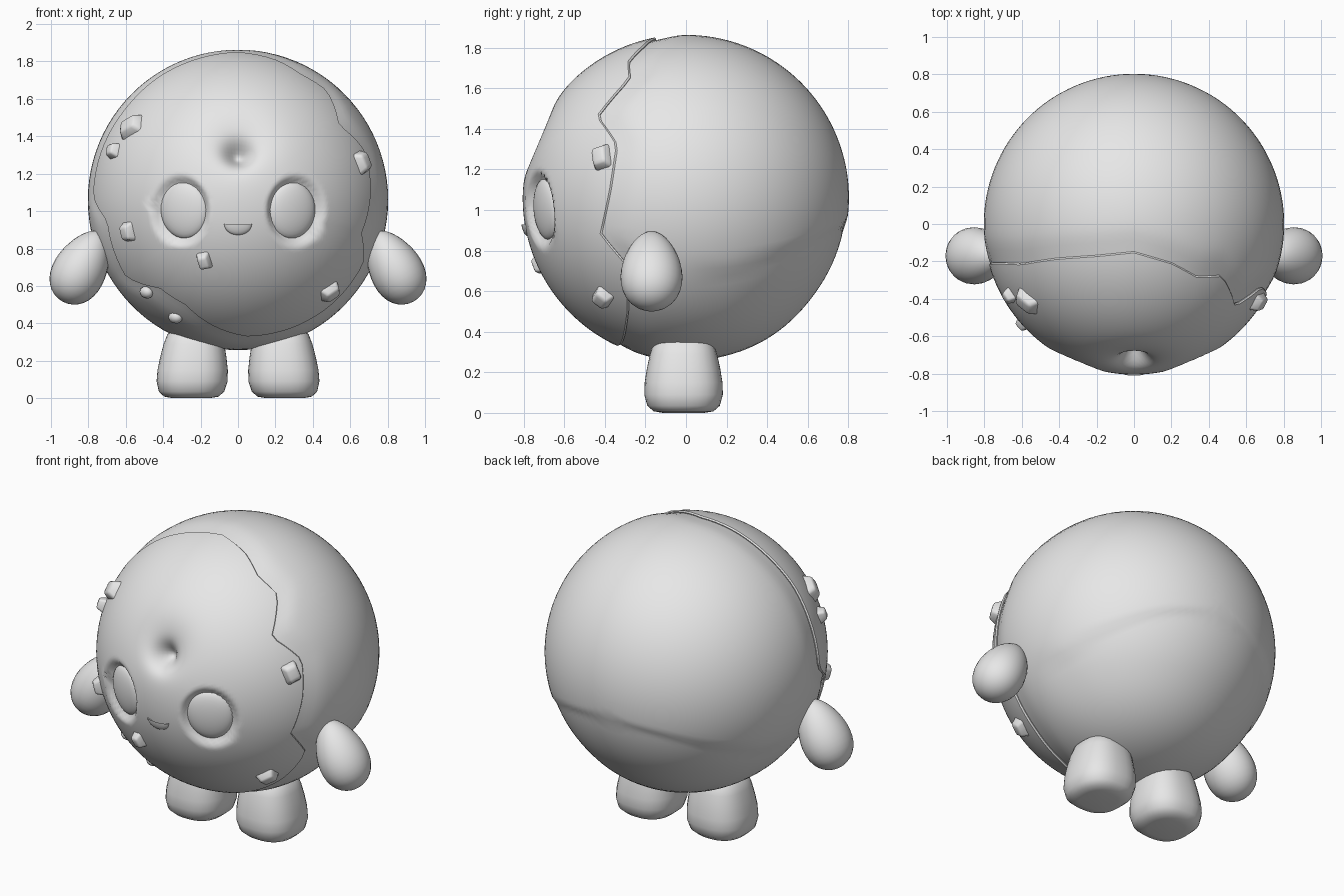
import bpy, bmesh, math
from mathutils import Vector, Matrix

if "Cube" in bpy.data.objects:
    bpy.data.objects.remove(bpy.data.objects["Cube"])

grey = bpy.data.materials.new("plain grey")
grey.use_nodes = True
grey.diffuse_color = (0.8, 0.8, 0.8, 1)
grey.node_tree.nodes["Principled BSDF"].inputs["Base Color"].default_value = (0.8, 0.8, 0.8, 1)

CENTRE = Vector((0, 0, 1.06))
R = 0.805
AROUND = 96


def finish(bm, name, angle=50):
    bmesh.ops.recalc_face_normals(bm, faces=bm.faces)
    mesh = bpy.data.meshes.new(name)
    bm.to_mesh(mesh)
    bm.free()
    mesh.materials.append(grey)
    obj = bpy.data.objects.new(name, mesh)
    bpy.context.collection.objects.link(obj)
    bpy.ops.object.select_all(action='DESELECT')
    obj.select_set(True)
    bpy.context.view_layer.objects.active = obj
    bpy.ops.object.shade_smooth_by_angle(angle=math.radians(angle))
    return obj


def skin(bm, rings):
    """Bridge closed rings of points; one-point rings become poles."""
    rows = [[bm.verts.new(p) for p in ring] for ring in rings]
    for a, b in zip(rows, rows[1:]):
        n = max(len(a), len(b))
        for i in range(n):
            j = (i + 1) % n
            if len(a) == 1:
                bm.faces.new((a[0], b[i], b[j]))
            elif len(b) == 1:
                bm.faces.new((a[i], b[0], a[j]))
            else:
                bm.faces.new((a[i], b[i], b[j], a[j]))


def smooth(lo, hi, v):
    t = min(1, max(0, (v - lo) / (hi - lo)))
    return t * t * (3 - 2 * t)


# Wavy rim of the icing, as seen from the front (x, z)
RIM = [(0, 1.85), (.2, 1.81), (.34, 1.73), (.47, 1.65), (.54, 1.46), (.68, 1.32),
       (.71, 1.1), (.66, .88), (.67, .72), (.5, .5), (.3, .38), (.05, .33),
       (-.12, .38), (-.28, .5), (-.42, .59), (-.6, .65), (-.7, .95), (-.775, 1.08),
       (-.72, 1.35), (-.6, 1.55), (-.42, 1.72), (-.2, 1.82)]
RIM_POLAR = sorted((math.atan2(z - CENTRE.z, x) % math.tau,
                    math.asin(min(.985, math.hypot(x, z - CENTRE.z) / R))) for x, z in RIM)


def rim(theta):
    pts = RIM_POLAR
    pts = [(pts[-1][0] - math.tau, pts[-1][1])] + pts + [(pts[0][0] + math.tau, pts[0][1])]
    for (a, p), (b, q) in zip(pts, pts[1:]):
        if a <= theta <= b:
            return p + (q - p) * (theta - a) / (b - a)


def ball_point(theta, phi, r):
    s = math.sin(phi)
    return Vector((s * math.cos(theta), -math.cos(phi), s * math.sin(theta))) * r + CENTRE


def face_depth(p):
    """Forehead pit and eye sockets pressed into the icing."""
    if p.y > 0:
        return 0
    x, z = p.x, p.z
    pit = .1 * math.exp(-(x / .07) ** 2 - ((z - 1.32) / .065) ** 2)
    pit += .045 * math.exp(-(x / .15) ** 2 - ((z - 1.37) / .13) ** 2)
    eye = math.hypot((abs(x) - .31) / .125, (z - 1) / .15)
    return pit + .045 * (1 - smooth(.95, 1.3, eye))


# Icing: front cap with a rolled rim
thetas = [math.tau * i / AROUND for i in range(AROUND)]
rings = [[ball_point(0, 0, R)]]
STEPS = 56
for k in range(1, STEPS + 1):
    ring = []
    for t in thetas:
        phi = rim(t) * k / STEPS
        p = ball_point(t, phi, R)
        ring.append(ball_point(t, phi, R - face_depth(p)))
    rings.append(ring)
rings.append([ball_point(t, rim(t) + .008, R - .008) for t in thetas])
rings.append([ball_point(t, rim(t) - .01, R - .03) for t in thetas])
bm = bmesh.new()
skin(bm, rings)
finish(bm, "icing")

# Dough: rest of the ball, with a faint sagging crease round the sides
rings = []
for k in range(40):
    ring = []
    for t in thetas:
        start = rim(t) - .1
        phi = start + (math.pi - start) * k / 40
        p = ball_point(t, phi, R)
        crease = .7 + .45 * max(0, p.y - .2) ** 1.3
        drop = .012 * (1 - smooth(-.02, .03, p.z - crease)) * smooth(-.1, .2, p.y)
        hidden = .012 * (1 - smooth(0, .2, phi - rim(t)))
        ring.append(ball_point(t, phi, R - .002 - drop * smooth(.3, .6, p.z) - hidden))
    rings.append(ring)
rings.append([ball_point(0, math.pi, R - .002)])
bm = bmesh.new()
skin(bm, rings)
finish(bm, "dough_ball")


def surface_frame(x, z, r):
    """Placement on the front of the ball, local z pointing outward, local y up."""
    dz = z - CENTRE.z
    out = Vector((x, -math.sqrt(R * R - x * x - dz * dz), dz)).normalized()
    side = Vector((0, 0, 1)).cross(out).normalized()
    up = out.cross(side)
    m = Matrix((side, up, out)).transposed().to_4x4()
    return Matrix.Translation(CENTRE + out * r) @ m


# Eyes: shallow domes set into the sockets
for side, label in ((1, "left"), (-1, "right")):
    bm = bmesh.new()
    bmesh.ops.create_uvsphere(bm, u_segments=32, v_segments=16, radius=1)
    bm.transform(surface_frame(side * .31, 1, .745) @ Matrix.Diagonal((.135, .152, .045, 1)))
    finish(bm, label + "_eye")

# Mouth: small smiling lip, lower half of a flattened dome
bm = bmesh.new()
bmesh.ops.create_uvsphere(bm, u_segments=24, v_segments=12, radius=1)
for v in bm.verts:
    if v.co.y > 0:
        v.co.y *= -.35 * (1 - v.co.x ** 2)
bm.transform(surface_frame(0, .93, .8) @ Matrix.Diagonal((.075, .06, .022, 1)))
finish(bm, "mouth")

# Crumbs: chunky bits on the icing (x, z, width, height, turn)
CRUMBS = [(-.57, 1.45, .09, .07, .5), (-.66, 1.32, .05, .05, .2), (-.585, .89, .05, .065, .1),
          (.49, .57, .07, .06, .7), (.66, 1.26, .06, .075, .3), (-.18, .735, .045, .06, .2)]
for i, (x, z, w, h, turn) in enumerate(CRUMBS):
    bm = bmesh.new()
    bmesh.ops.create_cube(bm, size=2)
    for v in bm.verts:
        if v.co.z > 0:
            v.co.xy *= .55
    bmesh.ops.bevel(bm, geom=bm.edges[:], offset=.25, segments=2, affect='EDGES', profile=.5)
    bm.transform(surface_frame(x, z, R) @ Matrix.Rotation(turn, 4, 'Z')
                 @ Matrix.Diagonal((w, h, .04, 1)))
    finish(bm, "crumb_%d" % (i + 1))
for i, (x, z) in enumerate([(-.49, .565), (-.335, .43)]):
    bm = bmesh.new()
    bmesh.ops.create_icosphere(bm, subdivisions=2, radius=1)
    bm.transform(surface_frame(x, z, R) @ Matrix.Diagonal((.042, .035, .03, 1)))
    finish(bm, "round_crumb_%d" % (i + 1))

# Feet: rounded stumps, narrowing and leaning inward at the top (radius, height)
FOOT = [(.1, 0), (.145, .008), (.175, .035), (.19, .09), (.188, .15), (.177, .22),
        (.162, .29), (.145, .34), (.1, .385)]
for side, label in ((1, "left"), (-1, "right")):
    rings = [[Vector((side * .25, -.012, 0))]]
    for r, z in FOOT:
        ring = []
        for i in range(32):
            c, s = math.cos(math.tau * i / 32), math.sin(math.tau * i / 32)
            q = r / (abs(c) ** 2.5 + abs(s) ** 2.5) ** .4
            ring.append(Vector((side * (.25 - .05 * z) + q * c, -.012 + q * s * 1.02, z)))
        rings.append(ring)
    rings.append([Vector((side * .23, -.012, .4))])
    bm = bmesh.new()
    skin(bm, rings)
    finish(bm, label + "_foot")

# Arms: egg shapes hanging outward, narrow at the shoulder
for side, label in ((1, "left"), (-1, "right")):
    bm = bmesh.new()
    bmesh.ops.create_uvsphere(bm, u_segments=28, v_segments=18, radius=1)
    for v in bm.verts:
        v.co.xy *= 1 - .2 * v.co.z
    bm.transform(Matrix.Translation((side * .836, -.17, .702))
                 @ Matrix.Rotation(side * -math.radians(29), 4, 'Y')
                 @ Matrix.Diagonal((.14, .15, .212, 1)))
    finish(bm, label + "_arm")
